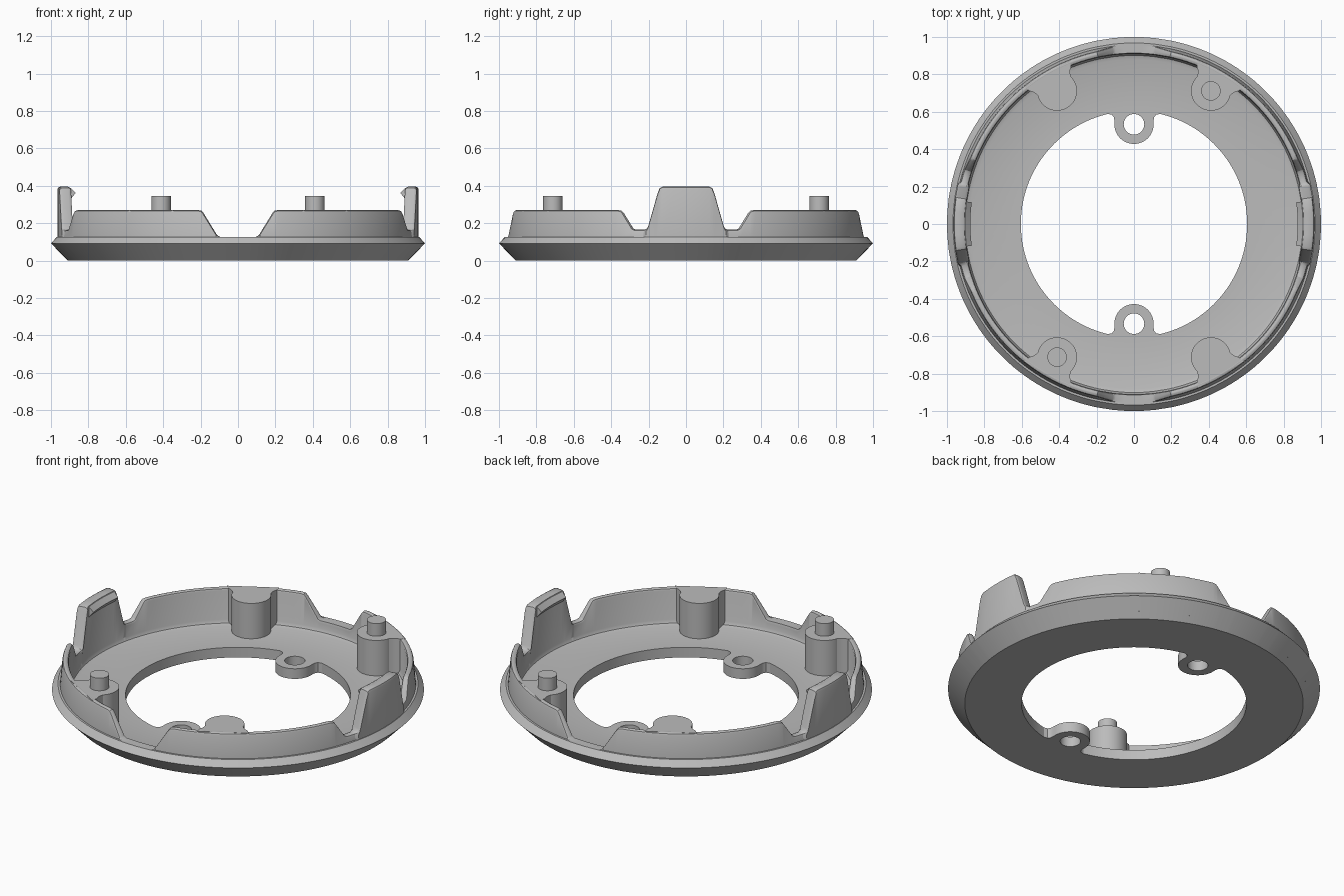
import bpy, bmesh
from math import sin, cos, pi, asin, atan2

if "Cube" in bpy.data.objects:
    bpy.data.objects.remove(bpy.data.objects["Cube"])

grey = bpy.data.materials.new("plain_grey")
grey.use_nodes = True
grey.diffuse_color = (0.5, 0.5, 0.5, 1)
grey.node_tree.nodes["Principled BSDF"].inputs["Base Color"].default_value = (0.5, 0.5, 0.5, 1)

FLOOR, LEDGE, WALL_TOP, CLIP_TOP = 0.06, 0.127, 0.27, 0.395
MID_R = 0.95


def finish(name, bm):
    bmesh.ops.recalc_face_normals(bm, faces=bm.faces[:])
    mesh = bpy.data.meshes.new(name)
    bm.to_mesh(mesh)
    bm.free()
    mesh.materials.append(grey)
    obj = bpy.data.objects.new(name, mesh)
    bpy.context.collection.objects.link(obj)
    bpy.ops.object.select_all(action='DESELECT')
    obj.select_set(True)
    bpy.context.view_layer.objects.active = obj
    bpy.ops.object.shade_smooth_by_angle(angle=pi / 6)
    return obj


def sweep(name, angles, profile, closed):
    """Sweep a closed (radius, z) profile, which may vary with angle, round z."""
    bm = bmesh.new()
    rings = [[bm.verts.new((r * cos(a), r * sin(a), z)) for r, z in profile(a)] for a in angles]
    pairs = list(zip(rings, rings[1:]))
    if closed:
        pairs.append((rings[-1], rings[0]))
    else:
        bm.faces.new(rings[0])
        bm.faces.new(rings[-1])
    n = len(rings[0])
    for a, b in pairs:
        for i in range(n):
            j = (i + 1) % n
            bm.faces.new((a[i], a[j], b[j], b[i]))
    return finish(name, bm)


def prism(name, loops, z0, z1):
    """Extrude a flat outline, with any further loops as holes."""
    bm = bmesh.new()
    edges = []
    for loop in loops:
        vs = [bm.verts.new((x, y, z0)) for x, y in loop]
        edges += [bm.edges.new((vs[i - 1], vs[i])) for i in range(len(vs))]
    bmesh.ops.triangle_fill(bm, edges=edges, use_beauty=True)
    top = bmesh.ops.extrude_face_region(bm, geom=bm.faces[:], use_keep_orig=True)["geom"]
    bmesh.ops.translate(bm, vec=(0, 0, z1 - z0),
                        verts=[v for v in top if isinstance(v, bmesh.types.BMVert)])
    return finish(name, bm)


def arc(cx, cy, r, a0, a1, n):
    return [(cx + r * cos(a0 + (a1 - a0) * i / n), cy + r * sin(a0 + (a1 - a0) * i / n))
            for i in range(n + 1)]


def place(points, angle):
    """Turn (outward, sideways) points to the given direction."""
    c, s = cos(angle), sin(angle)
    return [(u * c - t * s, u * s + t * c) for u, t in points]


def interp(keys, x):
    for (x0, h0), (x1, h1) in zip(keys, keys[1:]):
        if x <= x1:
            return h0 + (h1 - h0) * (x - x0) / (x1 - x0)
    return keys[-1][1]


# Wall height against distance from the centre line: clip sides, and front/back gaps
clip_keys = [(0, CLIP_TOP), (0.06, CLIP_TOP), (0.125, CLIP_TOP), (0.14, 0.388), (0.15, 0.365),
             (0.2, 0.187), (0.21, 0.17), (0.225, 0.165), (0.275, 0.165), (0.29, 0.172),
             (0.345, 0.258), (0.355, 0.267), (0.375, WALL_TOP)]
gap_keys = [(0, LEDGE), (0.05, LEDGE), (0.1, LEDGE), (0.115, 0.136), (0.19, 0.255),
            (0.2, 0.266), (0.22, WALL_TOP)]


def ring_profile(a):
    c, s = abs(cos(a)), abs(sin(a))
    side = c > s
    h = interp(clip_keys, MID_R * s) if side else interp(gap_keys, MID_R * c)
    is_clip = side and MID_R * s < 0.212
    foot = 0.965 if is_clip else 0.957
    outer = foot if is_clip else foot - 0.085 * (h - LEDGE)
    inner = 0.903 if is_clip else 0.91
    low = max(LEDGE, h - 0.014)
    return [(0.605, 0), (0.91, 0), (1, 0.092), (0.968, LEDGE), (foot, LEDGE),
            (outer, low), (outer - 0.004, (low + 2 * h) / 3), (outer - 0.014, h),
            (inner + 0.014, h), (inner + 0.004, (low + 2 * h) / 3), (inner, h - 0.014),
            (0.91, 0.085), (0.901, 0.067), (0.88, FLOOR), (0.605, FLOOR)]


# Base ring, wall and clips in one sweep
quarter = [asin(k / MID_R) for k, h in clip_keys]
gap_angles = [pi / 2 - asin(k / MID_R) for k, h in gap_keys]
start, end = quarter[-1], gap_angles[-1]
quarter += gap_angles + [start + (end - start) * i / 24 for i in range(1, 24)]
angles = set()
for a in quarter:
    for b in (a, pi - a, pi + a, 2 * pi - a):
        angles.add(round(b % (2 * pi), 5) % round(2 * pi, 5))
sweep("base_ring_with_wall", sorted(angles), ring_profile, True)

# Catch ridges on the clips
for name, mid in (("left_catch", 0), ("right_catch", pi)):
    sweep(name, [mid + 0.133 * i / 4 for i in range(-4, 5)],
          lambda a: [(0.915, 0.388), (0.903, 0.388), (0.875, 0.362), (0.903, 0.328), (0.915, 0.328)],
          False)

# Round bosses joined to the wall, two of them with pins
boss_u = 0.822
flare = [(0.85, 0.102), (0.868, 0.107), (0.885, 0.117), (0.897, 0.13), (0.93, 0.14)]
boss = flare[::-1] + arc(boss_u, 0, 0.106, pi * 0.42, pi * 1.58, 28) + [(u, -t) for u, t in flare]
for i, (label, sx, sy) in enumerate((("back_left", 1, 1), ("back_right", -1, 1),
                                     ("front_right", -1, -1), ("front_left", 1, -1))):
    direction = atan2(sy * 0.71, sx * 0.41)
    prism(label + "_boss", [place(boss, direction)], 0.03, WALL_TOP)
    if i % 2 == 0:
        pin = arc(boss_u, 0, 0.052, 0, 2 * pi, 32)[:-1]
        prism(label + "_pin", [place(pin, direction)], WALL_TOP - 0.02, 0.345)

# Screw lugs inside the central opening
lug_u = 0.533
lug_flare = [(0.556, 0.105), (0.572, 0.108), (0.584, 0.118), (0.589, 0.14), (0.612, 0.1)]
lug = lug_flare[::-1] + arc(lug_u, 0, 0.105, pi / 2, pi * 1.5, 28) + [(u, -t) for u, t in lug_flare]
screw_hole = arc(lug_u, 0, 0.055, 0, 2 * pi, 32)[:-1]
for label, direction in (("back", pi / 2), ("front", -pi / 2)):
    prism(label + "_screw_lug", [place(lug, direction), place(screw_hole, direction)], 0, FLOOR)
